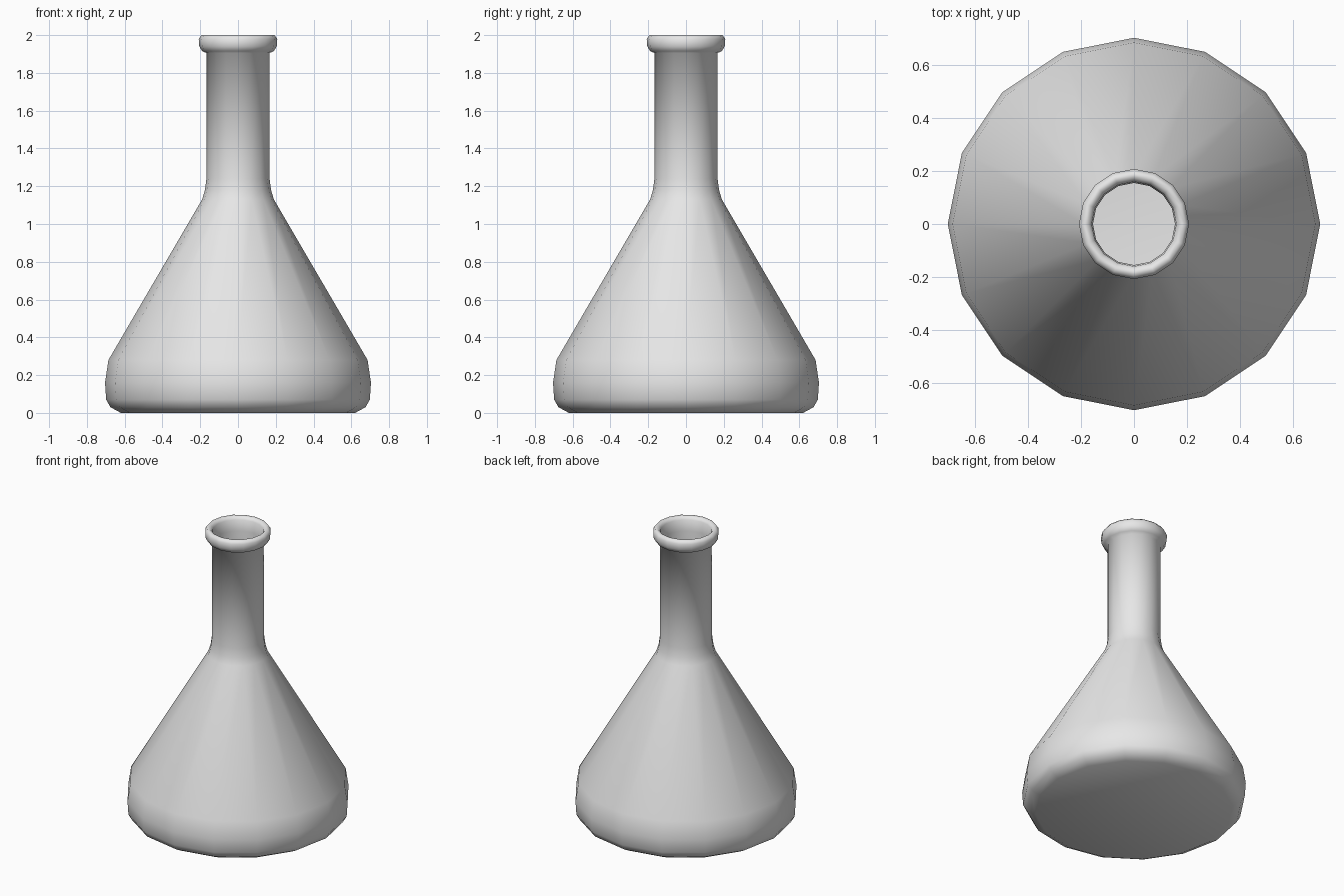
import bpy
import bmesh
from math import cos, sin, pi

SIDES = 16
WALL = 0.012

cube = bpy.data.objects.get("Cube")
if cube:
    bpy.data.objects.remove(cube, do_unlink=True)

# Single pale grey material
grey = bpy.data.materials.new("pale_grey")
grey.use_nodes = True
colour = (0.8, 0.8, 0.8, 1)
grey.diffuse_color = colour
grey.node_tree.nodes["Principled BSDF"].inputs["Base Color"].default_value = colour

# Outer profile as (radius, height): rounded base, cone, shoulder, neck
body = [(0.62, 0), (0.675, 0.03), (0.698, 0.07), (0.704, 0.16), (0.686, 0.28),
        (0.19, 1.13), (0.175, 1.18), (0.167, 1.24), (0.167, 1.905)]
# Rolled lip, running over the top to the inside
lip = [(0.19, 1.915), (0.205, 1.94), (0.208, 1.98), (0.193, 2.0),
       (0.175, 1.998), (0.16, 1.98)]
# Inner wall follows the outer one back down to the floor
inside = [(r - WALL, max(z, WALL)) for r, z in reversed(body)]


def lathe(name, profile):
    """Spin a profile round z and close both ends with flat discs."""
    bm = bmesh.new()
    rings = []
    for r, z in profile:
        angles = [2 * pi * i / SIDES for i in range(SIDES)]
        rings.append([bm.verts.new((r * cos(a), r * sin(a), z)) for a in angles])
    for low, high in zip(rings, rings[1:]):
        for i in range(SIDES):
            j = (i + 1) % SIDES
            bm.faces.new((low[i], low[j], high[j], high[i]))
    bm.faces.new(rings[0][::-1])
    bm.faces.new(rings[-1])
    for face in bm.faces:
        face.smooth = True
    mesh = bpy.data.meshes.new(name)
    bm.to_mesh(mesh)
    bm.free()
    mesh.materials.append(grey)
    obj = bpy.data.objects.new(name, mesh)
    bpy.context.collection.objects.link(obj)
    return obj


lathe("flask", body + lip + inside)
